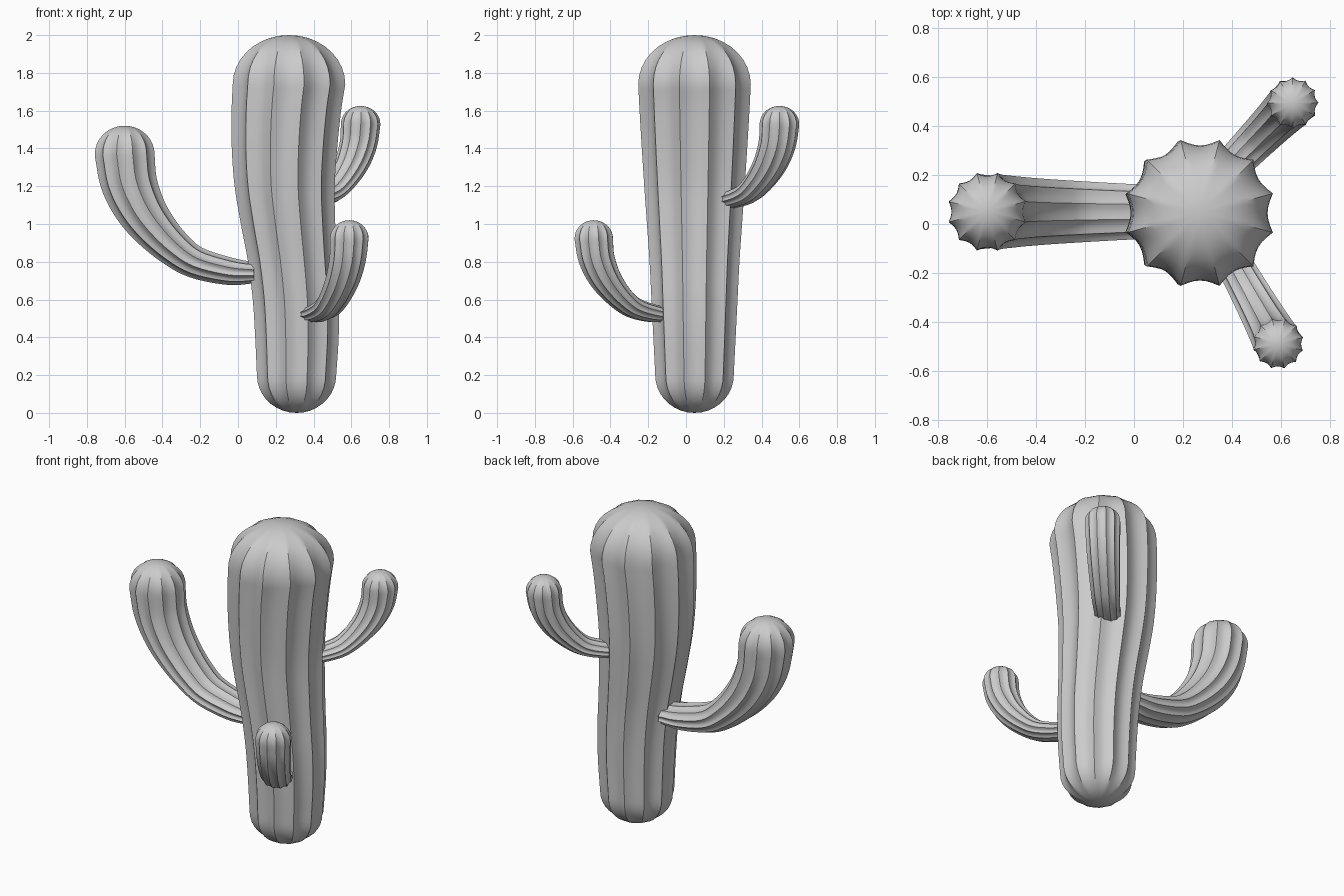
import bpy, bmesh, math
from mathutils import Vector

if "Cube" in bpy.data.objects:
    bpy.data.objects.remove(bpy.data.objects["Cube"])

RIBS, SUB = 12, 6          # ribs around, segments per rib


def smooth(points, steps=5):
    """Catmull-Rom through stations (u, z, in-plane radius, side radius)."""
    p = [Vector(q) for q in points]
    p = [p[0] * 2 - p[1]] + p + [p[-1] * 2 - p[-2]]
    out = []
    for i in range(1, len(p) - 2):
        a, b, c, d = p[i - 1:i + 3]
        for k in range(steps):
            t = k / steps
            out.append(0.5 * (2 * b + (c - a) * t + (2 * a - 5 * b + 4 * c - d) * t * t
                              + (3 * b - a - 3 * c + d) * t ** 3))
    return out + [p[-2]]


def dome(s, h, n=9):
    """Rounded end: (u, z, a, b, fraction of full radius)."""
    out = []
    for k in range(1, n):
        t = k / n * math.pi / 2
        f = math.cos(t)
        out.append((s[0], s[1] + h * math.sin(t), s[2] * f, s[3] * f, f))
    return out + [(s[0], s[1] + h, 0, 0, 0)]


def ribbed(name, stations, origin, heading, scale=1, top=0.15, bottom=0, upright=False):
    body = smooth(stations)
    rows = [(*s, 1) for s in body] + dome(body[-1], top)
    if bottom:
        rows = dome(body[0], -bottom)[::-1] + rows
    h = math.radians(heading)
    out_dir = Vector((math.cos(h), math.sin(h), 0))
    side = Vector((-math.sin(h), math.cos(h), 0))
    up = Vector((0, 0, 1))
    n = RIBS * SUB
    bm = bmesh.new()
    rings = []
    for i, (u, z, a, b, f) in enumerate(rows):
        centre = Vector(origin) + (out_dir * u + up * z) * scale
        if f == 0:
            rings.append([bm.verts.new(centre)])
            continue
        lo, hi = rows[max(i - 1, 0)], rows[min(i + 1, len(rows) - 1)]
        tan = up if upright else (out_dir * (hi[0] - lo[0]) + up * (hi[1] - lo[1])).normalized()
        across = side.cross(tan)
        ring = []
        for k in range(n):
            w = 2 * (k % SUB) / SUB - 1
            r = 1.035 * scale * (1 - 0.105 * f ** 1.5 * (1 - w * w))   # scooped valley, sharp rib
            ang = 2 * math.pi * (k / n + 0.5 / RIBS)
            ring.append(bm.verts.new(centre + across * (a * r * math.cos(ang)) + side * (b * r * math.sin(ang))))
        rings.append(ring)
    if len(rings[0]) > 1:
        bm.faces.new(rings[0])
    for r0, r1 in zip(rings, rings[1:]):
        for k in range(n):
            j = (k + 1) % n
            if len(r0) == 1:
                bm.faces.new((r0[0], r1[j], r1[k]))
            elif len(r1) == 1:
                bm.faces.new((r0[k], r0[j], r1[0]))
            else:
                bm.faces.new((r0[k], r0[j], r1[j], r1[k]))
    bmesh.ops.recalc_face_normals(bm, faces=bm.faces)
    me = bpy.data.meshes.new(name)
    bm.to_mesh(me)
    bm.free()
    ob = bpy.data.objects.new(name, me)
    bpy.context.collection.objects.link(ob)
    bpy.ops.object.select_all(action='DESELECT')
    ob.select_set(True)
    bpy.context.view_layer.objects.active = ob
    bpy.ops.object.shade_smooth_by_angle(angle=math.radians(28))
    return ob


# Gently swaying trunk
trunk = [(.31, .20, .21, .208), (.312, .4, .221, .218), (.306, .6, .228, .228),
         (.288, .8, .235, .238), (.265, 1.0, .25, .252), (.247, 1.2, .265, .266),
         (.246, 1.4, .279, .279), (.256, 1.6, .29, .291), (.27, 1.74, .298, .298)]
ribbed("trunk", trunk, (0, .045, 0), 0, top=.26, bottom=.2, upright=True)

# Upturned arms: one shape, z measured down from the tip
arm = [(0, -.778, .056, .11), (.13, -.77, .073, .115), (.31, -.723, .085, .125),
       (.43, -.642, .10, .132), (.54, -.528, .12, .14), (.615, -.415, .137, .147),
       (.665, -.29, .15, .152), (.685, -.15, .158, .158)]
for name, base, heading, size in (
        ("left_arm", (.085, .05, 1.52), 180, 1),
        ("front_right_arm", (.377, -.105, 1.02), -61, .64),
        ("back_right_arm", (.342, .182, 1.625), 45.5, .64)):
    ribbed(name, arm, base, heading, size)
